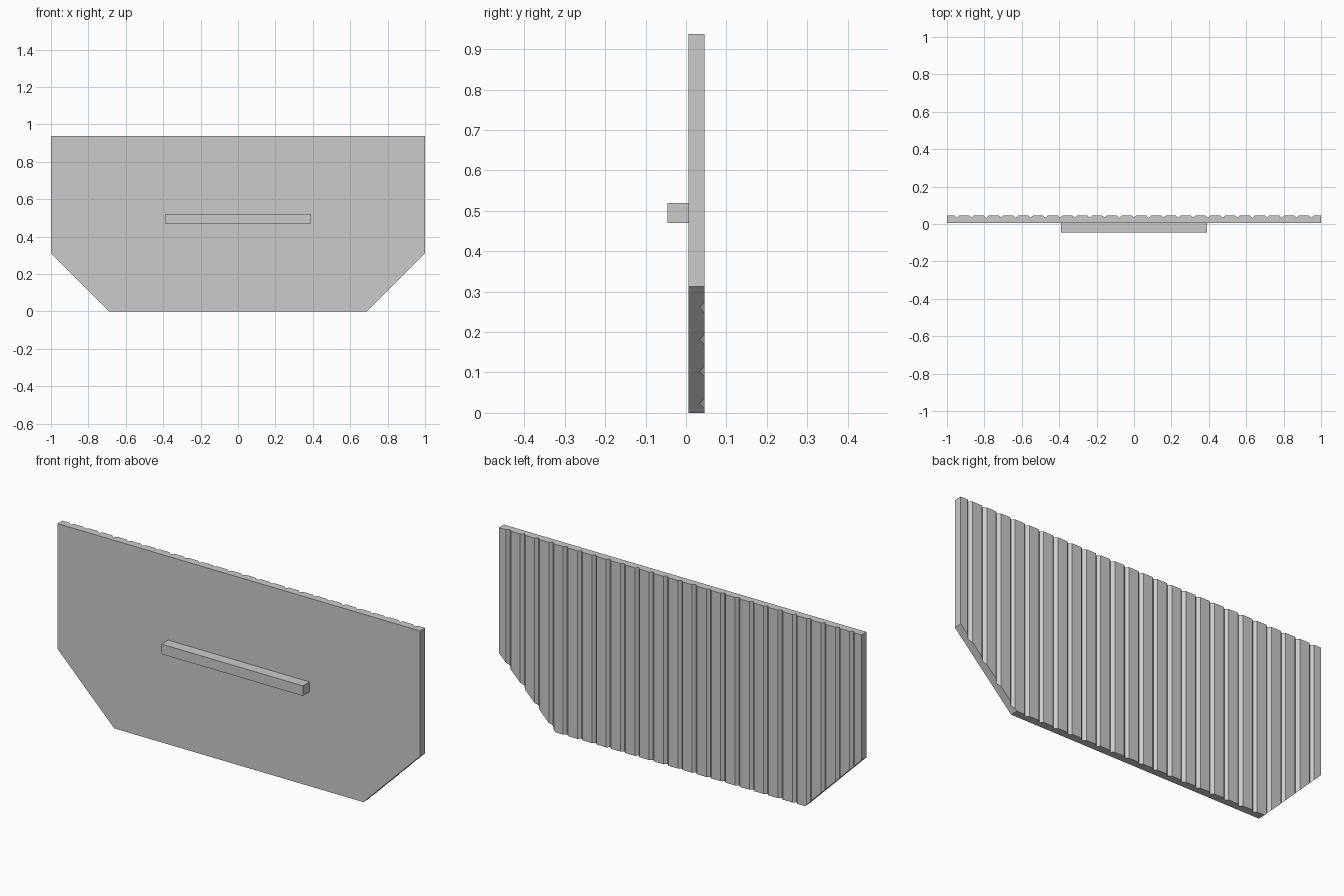
import bpy, bmesh
from mathutils import Vector

cube = bpy.data.objects.get("Cube")
if cube:
    bpy.data.objects.remove(cube, do_unlink=True)

HEIGHT, CHAMFER = 0.9375, 0.3125
FRONT, BACK = 0.0065, 0.0457
PITCH, GROOVE_HALF, GROOVE_DEPTH = 0.079, 0.0135, 0.0125

grey = bpy.data.materials.new("plain_grey")
grey.use_nodes = True
colour = (0.6, 0.6, 0.6, 1)
grey.diffuse_color = colour
grey.node_tree.nodes["Principled BSDF"].inputs["Base Color"].default_value = colour


def add_object(name, bm):
    bmesh.ops.recalc_face_normals(bm, faces=bm.faces)
    mesh = bpy.data.meshes.new(name)
    bm.to_mesh(mesh)
    bm.free()
    mesh.materials.append(grey)
    obj = bpy.data.objects.new(name, mesh)
    bpy.context.collection.objects.link(obj)
    return obj


def extrude_profile(points, z0, z1):
    """Prism from an outline in x and y."""
    bm = bmesh.new()
    base = bm.faces.new([bm.verts.new((x, y, z0)) for x, y in points])
    top = bmesh.ops.extrude_face_region(bm, geom=[base], use_keep_orig=True)["geom"]
    verts = [g for g in top if isinstance(g, bmesh.types.BMVert)]
    bmesh.ops.translate(bm, vec=(0, 0, z1 - z0), verts=verts)
    return bm


# Panel outline with V grooves along the back
outline = [(-1, BACK), (-1, FRONT), (1, FRONT), (1, BACK)]
for i in range(12, -13, -1):
    x = i * PITCH
    outline += [(x + GROOVE_HALF, BACK), (x, BACK - GROOVE_DEPTH), (x - GROOVE_HALF, BACK)]
bm = extrude_profile(outline, 0, HEIGHT)

# Cut the two lower corners at 45 degrees and close the cuts
for side in (-1, 1):
    cut = bmesh.ops.bisect_plane(
        bm, geom=bm.verts[:] + bm.edges[:] + bm.faces[:], dist=1e-5,
        plane_co=Vector((side, 0, CHAMFER)), plane_no=Vector((side, 0, -1)),
        clear_outer=True)
    rim = [e for e in bm.edges if e.is_boundary]
    bmesh.ops.holes_fill(bm, edges=rim, sides=0)
add_object("grooved_panel", bm)

# Straight grab bar on the front
bar = [(-0.39, -0.0457), (0.39, -0.0457), (0.39, FRONT), (-0.39, FRONT)]
add_object("grab_bar", extrude_profile(bar, 0.47, 0.52))
